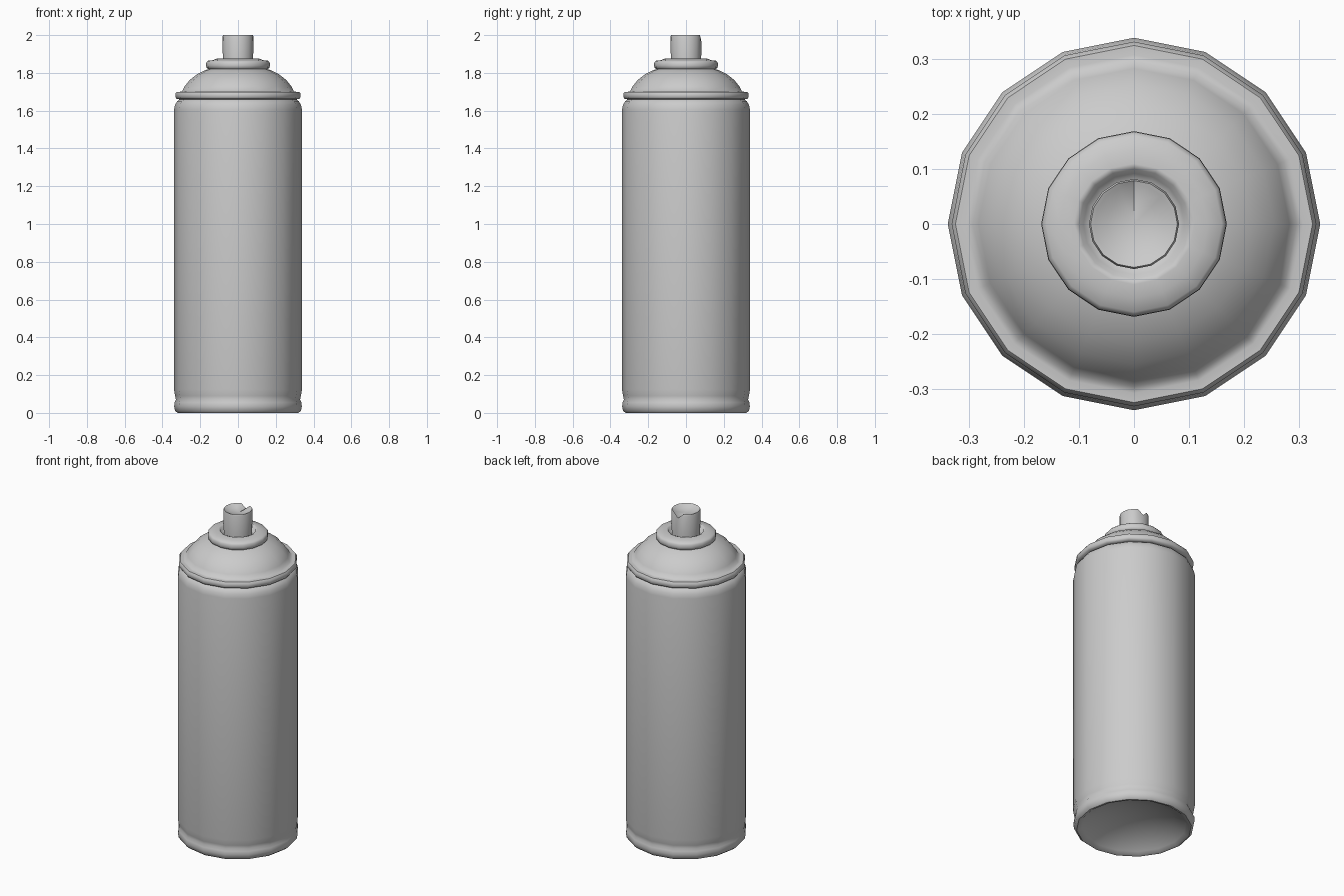
import bpy, bmesh
from math import cos, sin, pi, radians

if "Cube" in bpy.data.objects:
    bpy.data.objects.remove(bpy.data.objects["Cube"])

SIDES = 16


def lathe(name, profile):
    """Revolve (radius, z) points around z; radius 0 makes a pole."""
    bm = bmesh.new()
    rings = []
    for r, z in profile:
        if r == 0:
            rings.append([bm.verts.new((0, 0, z))] * SIDES)
        else:
            rings.append([bm.verts.new((r * cos(2 * pi * i / SIDES),
                                        r * sin(2 * pi * i / SIDES), z))
                          for i in range(SIDES)])
    for low, high in zip(rings, rings[1:]):
        for i in range(SIDES):
            j = (i + 1) % SIDES
            quad = (low[i], low[j], high[j], high[i])
            bm.faces.new(list(dict.fromkeys(quad)))
    mesh = bpy.data.meshes.new(name)
    bm.to_mesh(mesh)
    bm.free()
    obj = bpy.data.objects.new(name, mesh)
    bpy.context.collection.objects.link(obj)
    return obj


# Cylinder with domed-in base and rolled lower rim
body = lathe("can_body", [
    (0, 0.10), (0.12, 0.085), (0.22, 0.055), (0.29, 0.015), (0.305, 0.003),
    (0.32, 0.0), (0.334, 0.012), (0.338, 0.035), (0.336, 0.055),
    (0.329, 0.07), (0.333, 0.09), (0.339, 0.125), (0.339, 1.605),
    (0.334, 1.63), (0.322, 1.65), (0.308, 1.66)])

# Rolled upper seam and domed shoulder
shoulder = lathe("shoulder", [
    (0.308, 1.66), (0.325, 1.662), (0.332, 1.672), (0.332, 1.69),
    (0.325, 1.70), (0.308, 1.70), (0.296, 1.703), (0.283, 1.728),
    (0.255, 1.763), (0.215, 1.794), (0.175, 1.814), (0.157, 1.82)])

# Valve cup ring
cup = lathe("valve_cup", [
    (0.157, 1.82), (0.166, 1.826), (0.169, 1.838), (0.168, 1.855),
    (0.16, 1.864), (0.135, 1.867), (0.11, 1.876), (0.10, 1.872),
    (0.092, 1.855), (0.08, 1.85)])

# Spray button with dished top
nozzle = lathe("spray_button", [
    (0.08, 1.85), (0.082, 1.992), (0.079, 2.0), (0.072, 1.997),
    (0.05, 1.985), (0, 1.978)])

# Spray notch in the rim, facing +y
for v in nozzle.data.vertices:
    if v.co.z > 1.98 and v.co.y > 0.045 and abs(v.co.x) < 0.01:
        v.co.z -= 0.028 if v.co.y > 0.06 else 0.012

for obj in (body, shoulder, cup, nozzle):
    bpy.ops.object.select_all(action='DESELECT')
    obj.select_set(True)
    bpy.context.view_layer.objects.active = obj
    bpy.ops.object.shade_smooth_by_angle(angle=radians(50))
